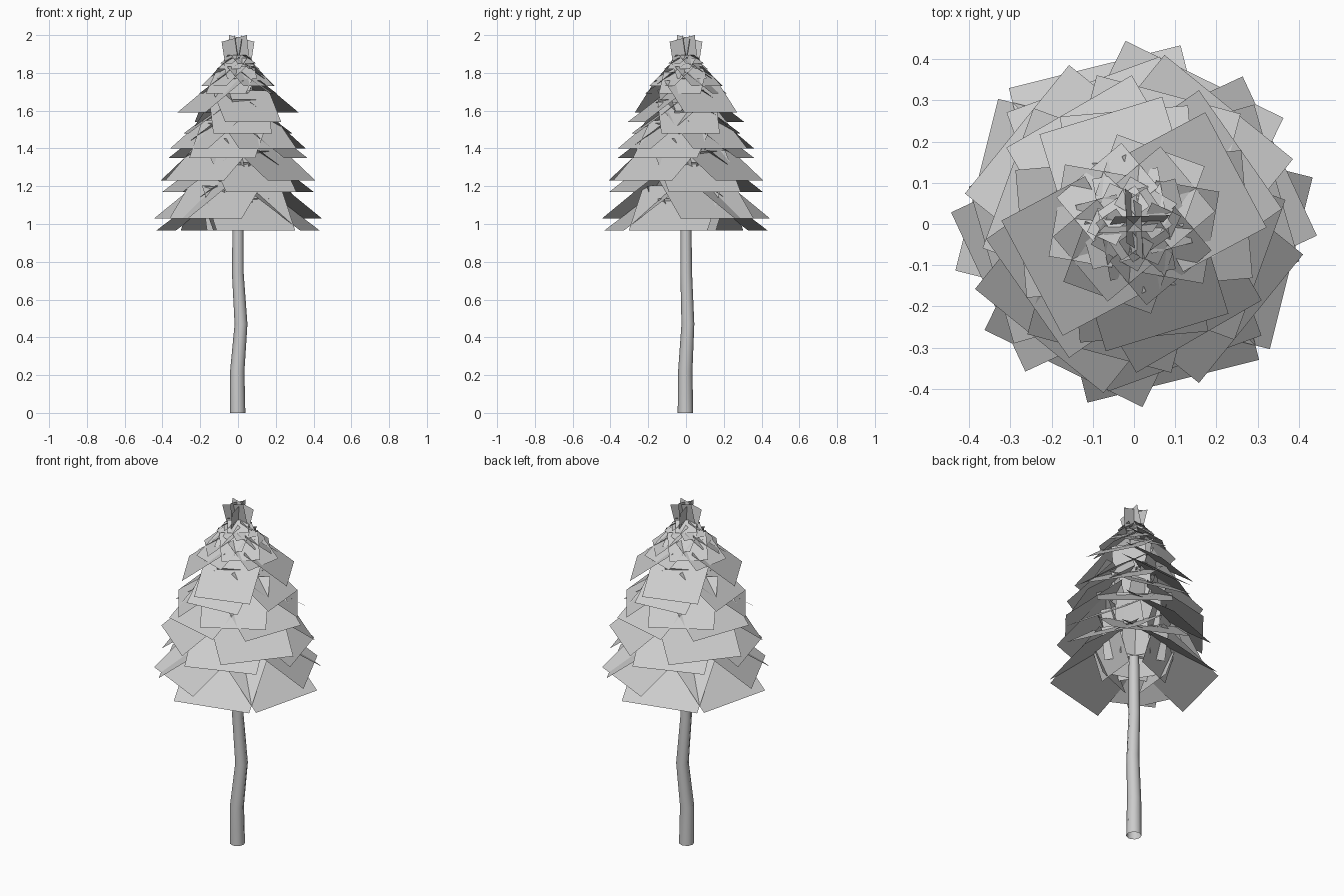
import bpy, bmesh, math
from math import sin, cos, radians
from mathutils import Vector

if "Cube" in bpy.data.objects:
    bpy.data.objects.remove(bpy.data.objects["Cube"])


def finish(bm, name):
    mesh = bpy.data.meshes.new(name)
    bm.to_mesh(mesh)
    bm.free()
    ob = bpy.data.objects.new(name, mesh)
    bpy.context.collection.objects.link(ob)
    return ob


# trunk: slightly crooked tapering tube, (x, y, z, radius)
path = [(-.002, -.003, 0, .041), (-.004, -.004, .22, .038), (.016, .01, .47, .034),
        (-.001, .001, .74, .031), (0, 0, 1.0, .029), (0, 0, 1.85, .01)]
SIDES = 8
bm = bmesh.new()
rings = [[bm.verts.new((x + r * cos(2 * math.pi * i / SIDES),
                        y + r * sin(2 * math.pi * i / SIDES), z)) for i in range(SIDES)]
         for x, y, z, r in path]
for lo, hi in zip(rings, rings[1:]):
    for i in range(SIDES):
        j = (i + 1) % SIDES
        bm.faces.new((lo[i], lo[j], hi[j], hi[i])).smooth = True
finish(bm, "trunk")


# flat card with level edges, from (r0, z0) at the low edge to (r1, z1) at the high edge
def card(bm, angle, r0, z0, r1, z1, half):
    a = radians(angle)
    out, side = Vector((cos(a), sin(a), 0)), Vector((-sin(a), cos(a), 0))
    low, high = out * r0 + Vector((0, 0, z0)), out * r1 + Vector((0, 0, z1))
    pts = [low - side * half, low + side * half, high + side * half, high - side * half]
    bm.faces.new([bm.verts.new(p) for p in pts])


# foliage tiers: lower edge height, reach, card directions (each has an opposite)
tiers = [(.965, .393, -14, 104), (1.03, .39, 25, 64), (1.17, .36, 16, 110),
         (1.23, .365, 51, 141), (1.35, .325, -20, 75), (1.40, .315, 35, 120),
         (1.48, .275, 5, 95), (1.54, .275, 107), (1.59, .28, 28),
         (1.69, .19, -10, 70), (1.73, .17, 40, 130), (1.77, .125, 15, 100),
         (1.82, .095, -25, 60), (1.85, .075, 35, 125)]
bm = bmesh.new()
inner = bmesh.new()
for z, d, *angles in tiers:
    for angle in angles:
        for turn in (0, 180):
            r1 = .18 * d
            card(bm, angle + turn, d, z, r1, z + (d - r1) * .74, .5 * d + .018)
            # steep inner sprays close to the trunk
            if z < 1.7:
                card(inner, angle + turn + 8, .3 * d, z, .45 * d, z + .43 * d, .33 * d)
finish(bm, "foliage_tiers")
finish(inner, "inner_sprays")

# crown: four upright cards crossing at the tip, leaning outward a little
bm = bmesh.new()
for k in range(4):
    a = radians(90 * k + 4)
    out, side = Vector((cos(a), sin(a), 0)), Vector((-sin(a), cos(a), 0))
    pts = []
    for u, v in ((-.06, 0.01), (.068, -.02), (.088, .1), (-.045, .135)):
        pts.append(out * u + side * (.02 * (v / .13)) + Vector((0, 0, 1.865 + v)))
    bm.faces.new([bm.verts.new(p) for p in pts])
finish(bm, "crown_tip")
